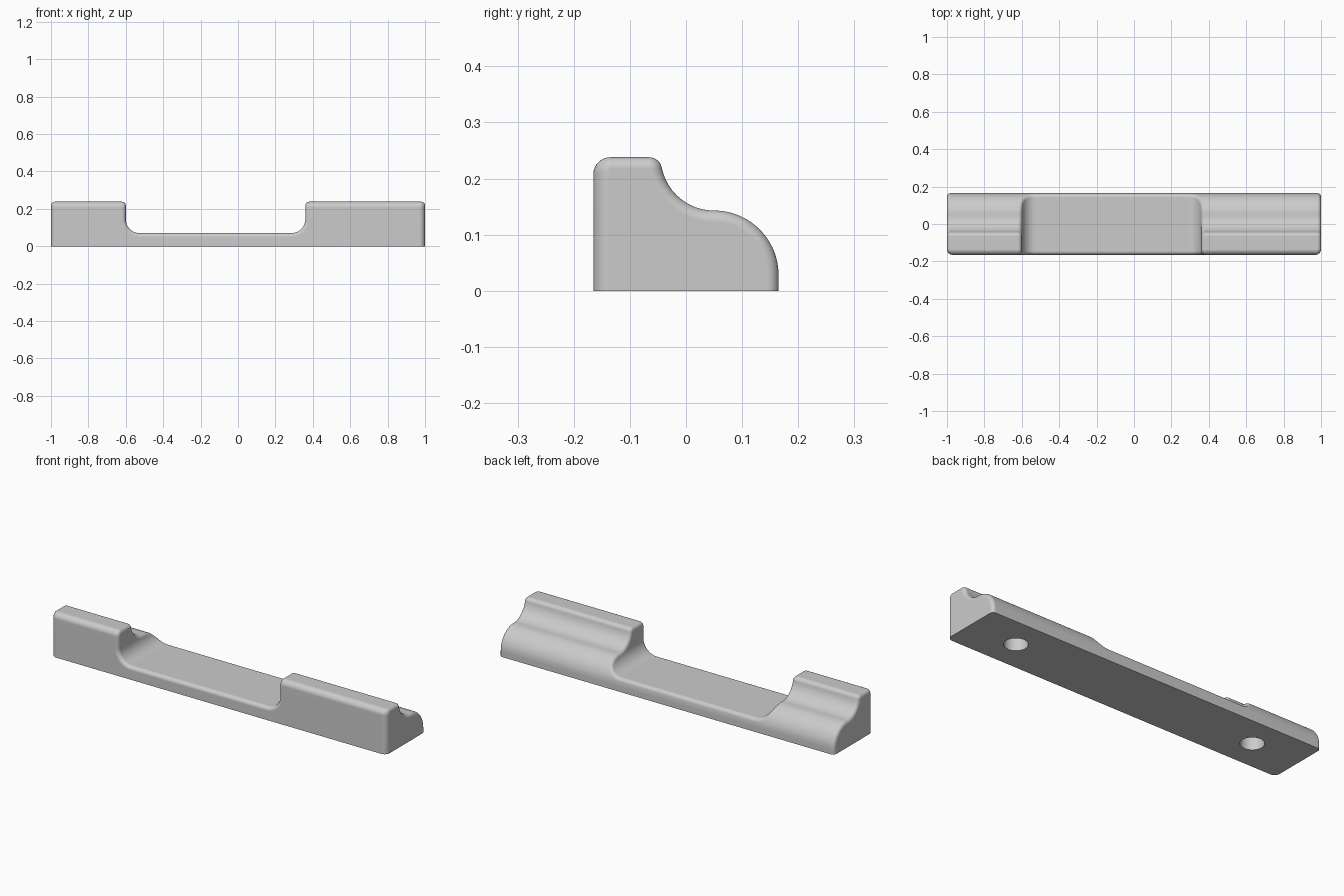
import bpy
import bmesh
from math import sin, cos, radians, sqrt, asin, degrees
from mathutils import Vector

cube = bpy.data.objects.get("Cube")
if cube:
    bpy.data.objects.remove(cube)

# Main dimensions
FRONT, TOP = -0.165, 0.238
EDGE = 0.02                          # rounding along the notch and the ends
FRONT_EDGE = 0.03                    # larger rounding on the front
COVE, DOME, RIM = 0.095, 0.115, 0.023  # radii of the back profile
MID_Y, DOME_Z = 0.05, 0.028
FILLET, FLOOR = 0.075, 0.07          # notch floor and its corner fillets
SIDES = [(-1, -1.0, -0.6), (1, 1.0, 0.36)]  # direction, outer end, notch wall
STEPS = 8

z_floor = FLOOR - EDGE
z_wall = FLOOR + FILLET
z_join = TOP - COVE - EDGE           # height where cove and dome meet, inset


def steps(a, b, n):
    return [a + (b - a) * i / n for i in range(n + 1)]


def on_arc(cy, cz, radius, deg):
    """Profile point and outward normal on a convex arc."""
    m = Vector((0, cos(radians(deg)), sin(radians(deg))))
    return Vector((0, cy, cz)) + m * radius, m


def on_back(z):
    """Back profile point whose rounding centre lies at height z."""
    if z > z_join:
        dz = z - TOP
        y = MID_Y - sqrt(max((COVE + EDGE) ** 2 - dz * dz, 0))
        m = Vector((0, MID_Y - y, -dz)).normalized()
    else:
        dz = z - DOME_Z
        y = MID_Y + sqrt(max((DOME - EDGE) ** 2 - dz * dz, 0))
        m = Vector((0, y - MID_Y, dz)).normalized()
    return Vector((0, y, z)) + m * EDGE, m


# Heights shared by the front and back of the notch fillets
dome_z = [DOME_Z + (DOME - EDGE) * sin(radians(a)) for a in steps(0, 90, 18)]
cove_z = [TOP - (COVE + EDGE) * sin(radians(a)) for a in steps(11.5, 90, 18)]
fillet_z = [z_wall - (FILLET + EDGE) * cos(radians(a)) for a in steps(0, 90, 12)]
levels = {round(z, 5) for z in dome_z + cove_z + fillet_z
          if z_floor + 1e-4 < z < z_wall - 1e-4}
levels = [z_floor] + sorted(levels) + [z_wall]

# Profile from the front foot, over the top, to the back foot
forward, backward = Vector((0, -1, 0)), Vector((0, 1, 0))
profile = [(Vector((0, FRONT, z)), forward) for z in [0] + levels]
profile += [on_arc(FRONT + FRONT_EDGE, TOP - FRONT_EDGE, FRONT_EDGE, a)
            for a in steps(180, 90, STEPS)]
rim_y = MID_Y - sqrt((COVE + RIM) ** 2 - RIM ** 2)
rim_end = degrees(asin(RIM / (COVE + RIM)))
profile += [on_arc(rim_y, TOP - RIM, RIM, a) for a in steps(90, rim_end, STEPS)]
profile += [on_back(z) for z in cove_z[1:] if z > z_wall + 1e-4]
back_wall = len(profile)
profile += [on_back(z) for z in reversed(levels)]
back_floor = len(profile) - 1
profile += [on_back(z) for z in reversed(dome_z) if z < z_floor - 1e-4]
profile.append((Vector((0, MID_Y + DOME, 0)), backward))
front_wall = len(levels)
front_floor = 1

bm = bmesh.new()


def notch_point(s, wall, z):
    """Rounding centre x and the notch normal at height z."""
    c = min(max((z_wall - z) / (FILLET + EDGE), 0), 1)
    a = sqrt(1 - c * c)
    return wall - s * FILLET + s * (FILLET + EDGE) * a, Vector((-s * a, 0, c))


def make_row(s, end, wall, p, m, upper):
    """Points from the outer end, along the profile, into the notch."""
    r = EDGE + (FRONT_EDGE - EDGE) * max(-m.y, 0) if p.y < FRONT + FRONT_EDGE else EDGE
    outer = []
    for a in steps(90, 0, STEPS):
        q = p - m * r * (1 - cos(radians(a)))
        q.x = end - s * r * (1 - sin(radians(a)))
        outer.append(bm.verts.new(q))
    z = max(p.z - EDGE * m.z, z_floor)
    x, n = notch_point(s, wall, z)
    centre = p - m * EDGE
    centre.x = x
    arc = [bm.verts.new(centre + m * EDGE)]
    if upper:
        arc += [bm.verts.new(centre + m.slerp(n, t) * EDGE)
                for t in steps(0, 1, STEPS)[1:]]
    return outer, arc


def strip(a, b):
    for i in range(min(len(a), len(b)) - 1):
        bm.faces.new((a[i], a[i + 1], b[i + 1], b[i]))


# Two end blocks with rounded ends and notch walls
blocks = []
for s, end, wall in SIDES:
    rows = [make_row(s, end, wall, p, m, front_floor <= i <= back_floor)
            for i, (p, m) in enumerate(profile)]
    for (o1, a1), (o2, a2) in zip(rows, rows[1:]):
        strip(o1 + a1, o2 + a2)
    bm.faces.new([o[0] for o, a in rows])
    bm.faces.new([a[-1] for o, a in rows[front_wall:back_wall + 1]])
    front = [rows[i][1][-1] for i in range(front_floor, front_wall + 1)]
    back = [rows[i][1][-1] for i in range(back_floor, back_wall - 1, -1)]
    strip(front, back)
    blocks.append(rows)

# Low bridge between the blocks: front, back, rounded edges and floor
left, right = blocks
last = len(profile) - 1
for i in list(range(front_floor)) + list(range(back_floor, last)):
    strip([left[i][1][0], left[i + 1][1][0]], [right[i][1][0], right[i + 1][1][0]])
for i in (front_floor, back_floor):
    strip(left[i][1], right[i][1])
strip([left[front_floor][1][-1], left[back_floor][1][-1]],
      [right[front_floor][1][-1], right[back_floor][1][-1]])

# Flat underside
lf, lb, rf, rb = (rows[i][0] + rows[i][1] for rows in blocks for i in (0, last))
bm.faces.new(lf + rf[::-1] + rb + lb[::-1])

bmesh.ops.recalc_face_normals(bm, faces=bm.faces[:])
mesh = bpy.data.meshes.new("notched_bar")
bm.to_mesh(mesh)
bm.free()
bar = bpy.data.objects.new("notched_bar", mesh)
bpy.context.collection.objects.link(bar)

grey = bpy.data.materials.new("plain_grey")
grey.use_nodes = True
colour = (0.6, 0.6, 0.6, 1)
grey.diffuse_color = colour
grey.node_tree.nodes["Principled BSDF"].inputs["Base Color"].default_value = colour
mesh.materials.append(grey)


def activate(ob):
    bpy.ops.object.select_all(action='DESELECT')
    ob.select_set(True)
    bpy.context.view_layer.objects.active = ob


# Blind round holes in the underside
for x in (-0.72, 0.72):
    bpy.ops.mesh.primitive_cylinder_add(vertices=48, radius=0.058, depth=0.2,
                                        location=(x, 0, 0))
    cutter = bpy.context.object
    cutter.name = "hole_cutter"
    cutter.hide_render = True
    cutter.data.materials.append(grey)
    cut = bar.modifiers.new("hole", 'BOOLEAN')
    cut.operation = 'DIFFERENCE'
    cut.solver = 'EXACT'
    cut.object = cutter
    activate(bar)
    bpy.ops.object.modifier_apply(modifier=cut.name)
    bpy.data.objects.remove(cutter)

# Smooth shading with crisp bottom edges
activate(bar)
bpy.ops.object.shade_smooth_by_angle(angle=radians(35))
weighted = bar.modifiers.new("even_normals", 'WEIGHTED_NORMAL')
weighted.keep_sharp = True
